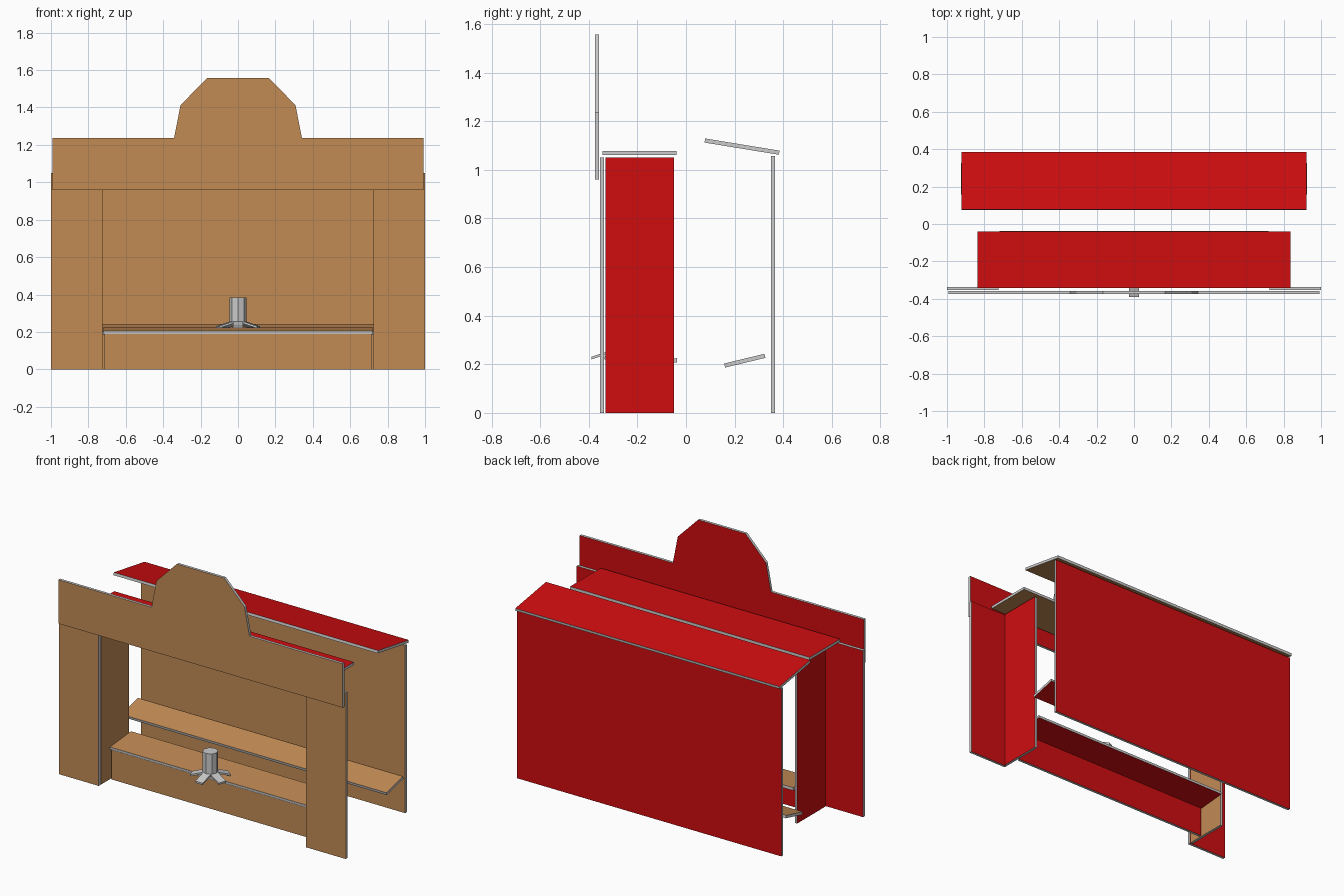
import bpy, bmesh, math
from mathutils import Vector, Matrix

if "Cube" in bpy.data.objects:
    bpy.data.objects.remove(bpy.data.objects["Cube"])


def make_mat(name, col):
    m = bpy.data.materials.new(name)
    m.diffuse_color = col
    m.use_nodes = True
    m.node_tree.nodes["Principled BSDF"].inputs["Base Color"].default_value = m.diffuse_color
    return m


ORANGE = make_mat("orange_face", (0.54, 0.26, 0.09, 1))
RED = make_mat("red_face", (0.63, 0.004, 0.005, 1))
T = 0.017


def finish(name, bm, mats=()):
    bmesh.ops.recalc_face_normals(bm, faces=bm.faces)
    me = bpy.data.meshes.new(name)
    bm.to_mesh(me)
    bm.free()
    for m in mats:
        me.materials.append(m)
    ob = bpy.data.objects.new(name, me)
    bpy.context.collection.objects.link(ob)
    return ob


def panel(name, pts, offset):
    """Board: orange on the given outline, red on the offset side, grey edges."""
    bm = bmesh.new()
    off = Vector(offset)
    a = [bm.verts.new(p) for p in pts]
    b = [bm.verts.new(Vector(p) + off) for p in pts]
    bm.faces.new(a).material_index = 1
    bm.faces.new(b[::-1]).material_index = 2
    n = len(a)
    for i in range(n):
        j = (i + 1) % n
        bm.faces.new((a[i], a[j], b[j], b[i]))
    return finish(name, bm, (None, ORANGE, RED))


def upright(name, x0, x1, z0, z1, y):
    return panel(name, [(x0, y, z0), (x1, y, z0), (x1, y, z1), (x0, y, z1)], (0, T, 0))


def sheet(name, hx, y0, z0, y1, z1, up):
    """Flat or sloped board; up is the side of the red face (+1 top, -1 bottom)."""
    d = Vector((0, -(z1 - z0), y1 - y0)).normalized() * T * up
    return panel(name, [(-hx, y0, z0), (hx, y0, z0), (hx, y1, z1), (-hx, y1, z1)], d)


# Front pillars and their return boards
for s, side in ((-1, "left"), (1, "right")):
    upright(side + "_pillar", s * 1.0, s * 0.724, 0, 1.05, -0.354)
    x = s * 0.724
    panel(side + "_pillar_return",
          [(x, -0.331, 0), (x, -0.05, 0), (x, -0.05, 1.05), (x, -0.331, 1.05)],
          (s * T, 0, 0))

# Header with raised crest
half = [(0.992, 0.96), (0.992, 1.237), (0.342, 1.237), (0.307, 1.413), (0.165, 1.557)]
outline = half + [(-x, z) for x, z in reversed(half)]
panel("header", [(x, -0.374, z) for x, z in outline], (0, T, 0))

# Front counter, lower front and ceiling
upright("lower_front", -0.715, 0.715, 0, 0.19, -0.24)
sheet("counter", 0.72, -0.248, 0.206, -0.038, 0.225, -1)
sheet("front_roof", 0.836, -0.343, 1.061, -0.039, 1.061, 1)

# Back wall, back shelf and sloped roof
upright("back_wall", -0.922, 0.922, 0, 1.057, 0.349)
sheet("back_shelf", 0.925, 0.157, 0.203, 0.323, 0.243, -1)
sheet("back_roof", 0.922, 0.076, 1.112, 0.382, 1.062, 1)

# Octagonal ornament standing on five splayed feet
centre = Matrix.Translation((0, -0.275, 0))
bm = bmesh.new()
bmesh.ops.create_cone(bm, cap_ends=True, segments=8, radius1=0.045, radius2=0.045,
                      depth=0.128, matrix=centre @ Matrix.Translation((0, 0, 0.321)))
finish("ornament_body", bm)
bm = bmesh.new()
for k in range(5):
    rot = centre @ Matrix.Rotation(-math.pi / 2 + k * math.tau / 5, 4, 'Z')
    ring = [(0.03, -0.026), (0.114, -0.026), (0.114, 0.026), (0.03, 0.026)]
    top, bot = [], []
    for r, w in ring:
        z = 0.258 - (r - 0.03) * 0.32
        top.append(bm.verts.new(rot @ Vector((r, w, z))))
        bot.append(bm.verts.new(rot @ Vector((r, w, z - 0.011))))
    bm.faces.new(top)
    bm.faces.new(bot[::-1])
    for i in range(4):
        j = (i + 1) % 4
        bm.faces.new((top[i], bot[i], bot[j], top[j]))
finish("ornament_feet", bm)
